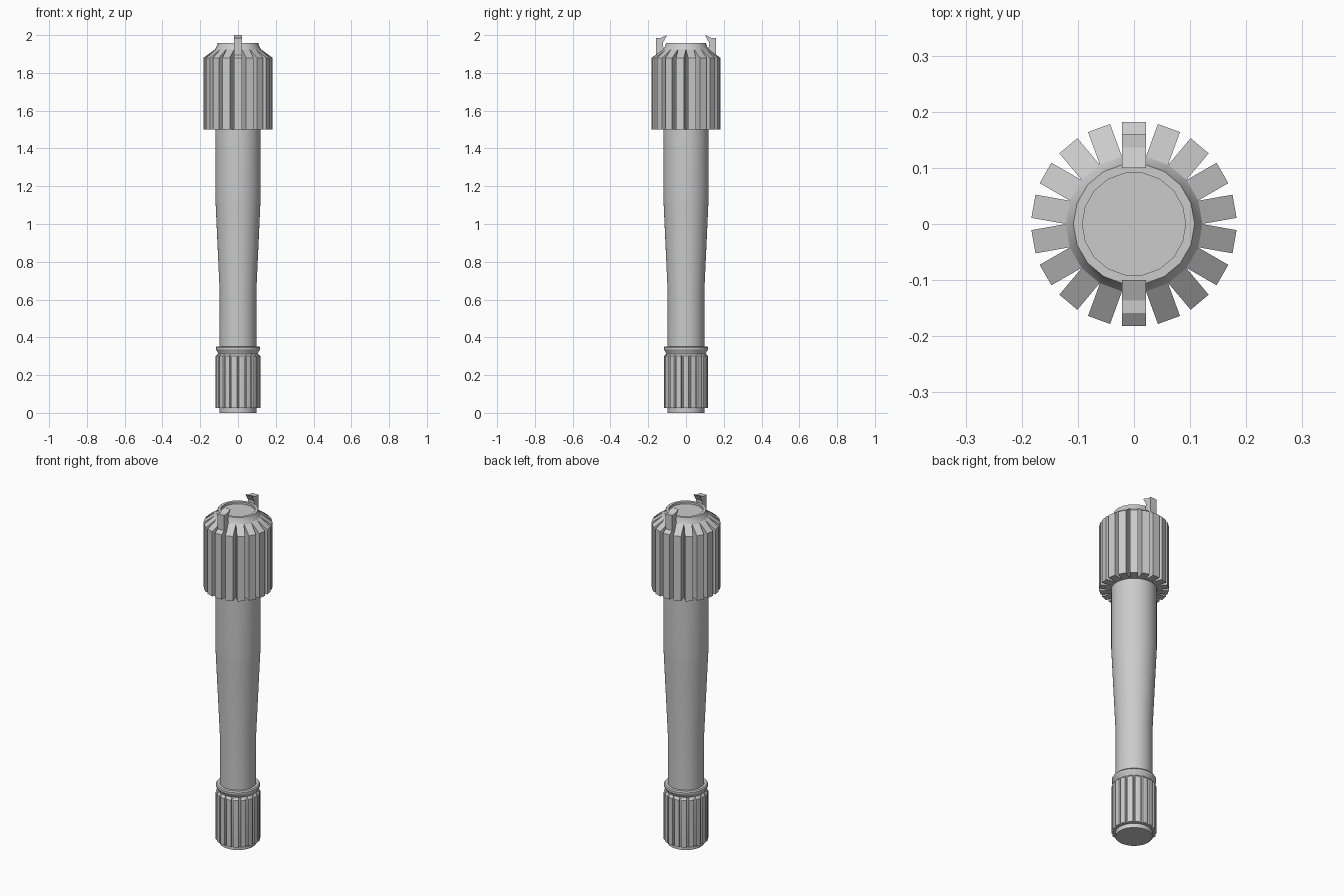
import bpy, bmesh
from math import sin, cos, pi, radians
from mathutils import Matrix, Vector

cube = bpy.data.objects.get("Cube")
if cube:
    bpy.data.objects.remove(cube, do_unlink=True)

grey = bpy.data.materials.new("plain_grey")
grey.use_nodes = True
colour = (0.6, 0.6, 0.6, 1)
grey.diffuse_color = colour
grey.node_tree.nodes["Principled BSDF"].inputs["Base Color"].default_value = colour


def finish(name, bm, smooth):
    bmesh.ops.recalc_face_normals(bm, faces=bm.faces[:])
    mesh = bpy.data.meshes.new(name)
    bm.to_mesh(mesh)
    bm.free()
    mesh.materials.append(grey)
    obj = bpy.data.objects.new(name, mesh)
    bpy.context.collection.objects.link(obj)
    if smooth:
        bpy.ops.object.select_all(action="DESELECT")
        obj.select_set(True)
        bpy.context.view_layer.objects.active = obj
        bpy.ops.object.shade_smooth_by_angle(angle=radians(30))


def lathe(name, profile, sides):
    """Closed turned solid from (radius, height) points."""
    bm = bmesh.new()
    rings = [[bm.verts.new((r * cos(2 * pi * i / sides), r * sin(2 * pi * i / sides), z))
              for i in range(sides)] for r, z in profile]
    for low, high in zip(rings, rings[1:]):
        for i in range(sides):
            j = (i + 1) % sides
            bm.faces.new((low[i], low[j], high[j], high[i]))
    bm.faces.new(rings[0])
    bm.faces.new(rings[-1])
    finish(name, bm, True)


def radial_plates(name, profile, width, angles):
    """Plates cut from a (radius, height) outline, set round the axis."""
    bm = bmesh.new()
    for angle in angles:
        turn = Matrix.Rotation(angle, 3, "Z")
        a, b = [[bm.verts.new(turn @ Vector((r, s * width / 2, z))) for r, z in profile]
                for s in (-1, 1)]
        bm.faces.new(a)
        bm.faces.new(b)
        for i in range(len(a)):
            j = (i + 1) % len(a)
            bm.faces.new((a[i], a[j], b[j], b[i]))
    finish(name, bm, False)


# Tapered handle
lathe("handle_shaft", [(0.097, 0.3), (0.097, 0.64), (0.118, 1.1), (0.12, 1.14), (0.12, 1.52)], 48)

# Head core with a recessed cap
lathe("head_core", [(0.12, 1.5), (0.122, 1.925), (0.113, 1.94), (0.108, 1.957),
                    (0.092, 1.957), (0.092, 1.945)], 18)

# Head fins
radial_plates("head_fins", [(0.1, 1.5), (0.182, 1.5), (0.182, 1.88), (0.12, 1.925), (0.1, 1.925)],
              0.042, [radians(10 + 20 * i) for i in range(18)])

# Front and back hooked clips
radial_plates("hook_clips", [(0.115, 1.86), (0.16, 1.86), (0.16, 1.985), (0.136, 1.985),
                             (0.1, 2.0), (0.122, 1.96)], 0.042, [pi / 2, -pi / 2])

# Collar above the lower grip
lathe("grip_collar", [(0.1, 0.3), (0.106, 0.318), (0.117, 0.335), (0.117, 0.345),
                      (0.112, 0.352), (0.097, 0.352)], 48)

# Lower grip core and end stub
lathe("grip_core", [(0.097, 0), (0.097, 0.025), (0.108, 0.025), (0.108, 0.305), (0.1, 0.32)], 48)

# Rounded lower grip ribs
bm = bmesh.new()
for k in range(18):
    outline = []
    for t in (-1, -0.8, 0, 0.8, 1):
        a = radians(20 * k + 8.5 * t)
        outline.append((a, 0.106 if abs(t) == 1 else 0.117 if t else 0.119))
    rows = [[bm.verts.new(((r - d) * cos(a), (r - d) * sin(a), z)) for a, r in outline]
            for z, d in ((0.025, 0), (0.3, 0), (0.313, 0.012))]
    for low, high in zip(rows, rows[1:]):
        for i in range(4):
            bm.faces.new((low[i], low[i + 1], high[i + 1], high[i]))
        bm.faces.new((low[-1], low[0], high[0], high[-1]))
    bm.faces.new(rows[0])
    bm.faces.new(rows[-1])
finish("grip_ribs", bm, True)
